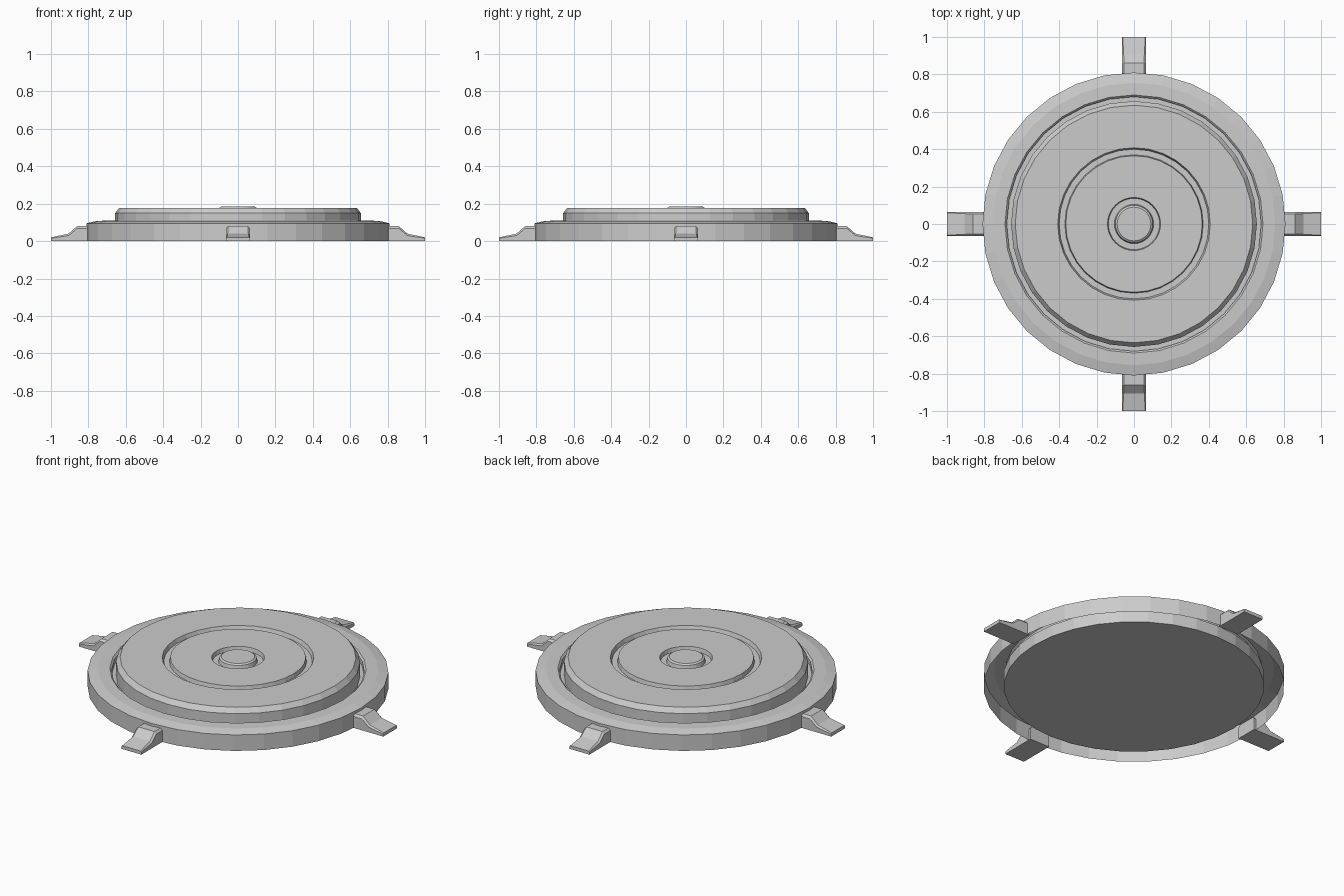
import bpy, bmesh
from math import cos, sin, pi

if "Cube" in bpy.data.objects:
    bpy.data.objects.remove(bpy.data.objects["Cube"])

SIDES = 32


def make_object(name, bm):
    bmesh.ops.recalc_face_normals(bm, faces=bm.faces)
    mesh = bpy.data.meshes.new(name)
    bm.to_mesh(mesh)
    bm.free()
    obj = bpy.data.objects.new(name, mesh)
    bpy.context.collection.objects.link(obj)
    return obj


def lathe(name, profile, cap_start=False, cap_end=False):
    """Revolve (radius, height) points around z into flat facets."""
    bm = bmesh.new()
    rings = []
    for r, z in profile:
        rings.append([bm.verts.new((r * cos(2 * pi * i / SIDES),
                                    r * sin(2 * pi * i / SIDES), z))
                      for i in range(SIDES)])
    for a, b in zip(rings, rings[1:]):
        for i in range(SIDES):
            j = (i + 1) % SIDES
            bm.faces.new((a[i], a[j], b[j], b[i]))
    if cap_start:
        bm.faces.new(rings[0][::-1])
    if cap_end:
        bm.faces.new(rings[-1])
    return make_object(name, bm)


# Outer rim: thin shell, open underneath, chamfered on top
lathe("outer_rim", [(0.81, 0), (0.81, 0.095), (0.755, 0.108),
                    (0.69, 0.11), (0.68, 0.10), (0.68, 0.07)])

# Central plate: base drum, step, chamfer, two circular grooves and a button
lathe("central_plate", [
    (0.70, 0), (0.70, 0.07), (0.657, 0.07), (0.657, 0.15), (0.635, 0.178),
    (0.408, 0.178), (0.40, 0.155), (0.37, 0.155), (0.365, 0.178),
    (0.142, 0.178), (0.137, 0.155), (0.105, 0.155), (0.10, 0.177),
    (0.09, 0.184)], cap_start=True, cap_end=True)


# Sloped feet on the four sides, with chamfered upper edges
def foot(name, turn):
    outline = [(0.79, 0.08), (0.86, 0.08), (0.905, 0.04), (1.0, 0.02)]
    half, bevel = 0.065, 0.012
    bm = bmesh.new()
    sections = []
    for x, z in outline:
        c = min(bevel, z * 0.25)
        points = [(-half, 0), (-half, z - c), (c - half, z),
                  (half - c, z), (half, z - c), (half, 0)]
        sections.append([bm.verts.new((x * cos(turn) - y * sin(turn),
                                       x * sin(turn) + y * cos(turn), h))
                         for y, h in points])
    for a, b in zip(sections, sections[1:]):
        for i in range(6):
            j = (i + 1) % 6
            bm.faces.new((a[i], a[j], b[j], b[i]))
    bm.faces.new(sections[0])
    bm.faces.new(sections[-1][::-1])
    make_object(name, bm)


for i, side in enumerate(("right", "back", "left", "front")):
    foot(side + "_foot", i * pi / 2)
